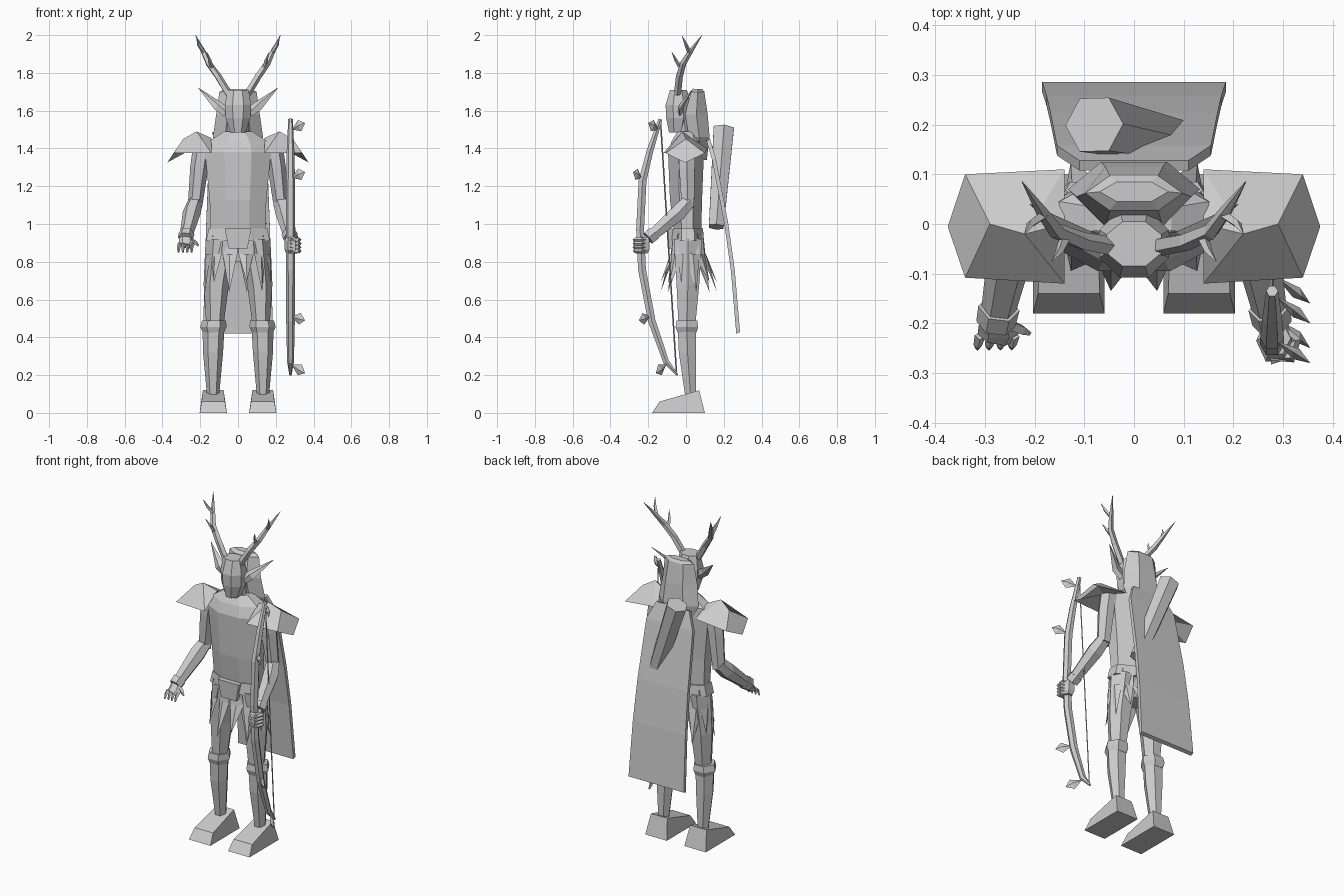
import bpy, bmesh, math
from mathutils import Vector

cloth = bpy.data.materials.new("plain grey")
cloth.diffuse_color = (0.6, 0.6, 0.6, 1)


def build(name, verts, faces):
    bm = bmesh.new()
    vs = [bm.verts.new(v) for v in verts]
    for f in faces:
        bm.faces.new([vs[i] for i in f])
    bmesh.ops.remove_doubles(bm, verts=bm.verts, dist=0.0004)
    bmesh.ops.recalc_face_normals(bm, faces=bm.faces)
    me = bpy.data.meshes.new(name)
    bm.to_mesh(me)
    bm.free()
    me.materials.append(cloth)
    ob = bpy.data.objects.new(name, me)
    bpy.context.collection.objects.link(ob)
    return ob


def skin(name, rings):
    """Join equal-length closed rings and cap both ends."""
    n = len(rings[0])
    verts = [v for r in rings for v in r]
    faces = [(k*n+i, k*n+(i+1) % n, (k+1)*n+(i+1) % n, (k+1)*n+i)
             for k in range(len(rings)-1) for i in range(n)]
    faces += [tuple(range(n)), tuple(range((len(rings)-1)*n, len(rings)*n))]
    return build(name, verts, faces)


def loft(name, rings, n=8):
    """Stack of level polygon rings: (x, y, z, rx, ry), flat side to the front."""
    k = 1 / math.cos(math.pi/n)
    ang = [2*math.pi*(i+0.5)/n - math.pi/2 for i in range(n)]
    return skin(name, [[(x+rx*k*math.cos(a), y+ry*k*math.sin(a), z) for a in ang]
                       for x, y, z, rx, ry in rings])


def tube(name, pts, radii, n=6, flat=1.0):
    """Tapered polygon tube along a path."""
    pts = [Vector(p) for p in pts]
    rings = []
    for i, p in enumerate(pts):
        t = (pts[min(i+1, len(pts)-1)] - pts[max(i-1, 0)]).normalized()
        u = (Vector((1, 0, 0)) - t*t.x)
        if u.length < 0.3:
            u = Vector((0, 1, 0)) - t*t.y
        u.normalize()
        w = t.cross(u)
        r = max(radii[i], 0.001)
        rings.append([p + u*r*math.cos(2*math.pi*j/n) + w*r*flat*math.sin(2*math.pi*j/n)
                      for j in range(n)])
    return skin(name, rings)


def mx(s, pts):
    return [(s*p[0],) + tuple(p[1:]) for p in pts]


# Torso, neck and belt
loft("torso", [(0, 0.01, 0.93, .145, .07), (0, 0, 1.13, .15, .085), (0, 0, 1.38, .175, .095),
               (0, .01, 1.44, .15, .085), (0, .01, 1.49, .075, .055)])
loft("neck", [(0, 0, 1.45, .05, .045), (0, -.01, 1.56, .05, .045)], 6)
loft("belt", [(0, .01, .91, .17, .085), (0, .01, .975, .155, .08)])
loft("hips", [(0, .01, .80, .10, .05), (0, .01, .93, .14, .075)])
loft("buckle", [(0, -.075, .87, .05, .015), (0, -.075, .975, .07, .02)], 4)

# Masked face and hood
loft("head", [(0, -.045, 1.485, .04, .045), (0, -.04, 1.56, .065, .065),
              (0, -.04, 1.63, .07, .068), (0, -.04, 1.71, .055, .045)])
loft("hood", [(0, .085, 1.34, .075, .025), (0, .07, 1.46, .115, .055),
              (0, .055, 1.58, .10, .06), (0, .062, 1.70, .085, .035),
              (0, .065, 1.715, .06, .02)], 6)

# Cape: bent sheet with thickness
cape = [(.12, 1.44, .11), (.15, 1.34, .155), (.215, 1.0, .168), (.25, .75, .176), (.278, .42, .185)]
skin("cape", [[(-w, y-.012, z), (w, y-.012, z), (w, y+.008, z+.008), (-w, y+.008, z+.008)]
              for y, z, w in cape])

# Quiver slung across the back
tube("quiver", [(-.08, .2, 1.505), (.11, .16, .985)], [.062, .045], 6)

# Skirt of pointed leaves
for i in range(12):
    a = 2*math.pi*(i+0.5)/12
    o, t = Vector((math.cos(a), math.sin(a), 0)), Vector((-math.sin(a), math.cos(a), 0))
    e = Vector((o.x*.145, .01+o.y*.075, 0))
    tip = Vector((o.x*.18, .015+o.y*.155, .64 + .05*(i % 2)))
    top, mid = e + Vector((0, 0, .95)), e*1.12 + Vector((0, 0, .84))
    build("skirt_leaf", [top-t*.035, top+t*.035, mid-t*.04, mid+t*.04, mid+o*.014, tip, mid-o*.01],
          [(0, 1, 3, 4, 2), (2, 4, 5), (4, 3, 5), (0, 2, 6), (0, 6, 1), (1, 6, 3), (2, 5, 6), (3, 6, 5)])

for s in (-1, 1):
    # Legs and feet
    loft("thigh", [(s*.122, .005, .47, .04, .045), (s*.115, .01, .68, .058, .06),
                   (s*.085, .01, .92, .075, .075)], 6)
    loft("knee_band", [(s*.13, .005, .425, .048, .05), (s*.13, .005, .455, .06, .06),
                       (s*.127, .005, .49, .055, .055)], 6)
    loft("shin", [(s*.132, .025, .08, .027, .028), (s*.132, .008, .32, .046, .046),
                  (s*.13, .005, .44, .05, .048)], 6)
    prof = [(-.18, 0, .072), (.10, 0, .072), (.07, .12, .055), (-.14, .06, .062)]
    skin("foot", [[(s*.131+d*w, y, z) for y, z, w in prof] for d in (-1, 1)])

    # Shoulder guard: ridged roof with an outward point
    v = mx(s, [(.14, 0, 1.455), (.22, -.02, 1.49), (.29, 0, 1.45), (.375, -.005, 1.325),
               (.34, .10, 1.375), (.34, -.108, 1.375), (.14, .11, 1.40), (.14, -.12, 1.375),
               (.22, 0, 1.41)])
    build("shoulder_guard", v, [(0, 1, 6), (1, 2, 4, 6), (2, 3, 4), (2, 5, 3), (1, 7, 5, 2),
                                (0, 7, 1), (0, 6, 8), (0, 8, 7), (6, 4, 8), (4, 3, 8), (3, 5, 8), (5, 7, 8)])

    # Arms
    tube("upper_arm", mx(s, [(.185, .005, 1.43), (.205, .005, 1.30), (.228, .01, 1.09)]),
         [.05, .048, .038])
    tube("forearm", mx(s, [(.225, .015, 1.12), (.245, -.04, 1.06), (.275, -.185, .935)]),
         [.04, .048, .034])
    tube("cuff", mx(s, [(.272, -.17, .95), (.278, -.20, .925)]), [.042, .04])

    # Pointed ears
    tube("ear", mx(s, [(.06, -.03, 1.59), (.105, -.025, 1.625), (.21, .04, 1.72)]),
         [.024, .028, 0], 4, .5)

    # Antlers with side prongs
    tube("antler", mx(s, [(.05, -.045, 1.69), (.105, -.035, 1.78), (.155, -.015, 1.85),
                          (.185, .025, 1.915), (.225, .085, 2.0)]), [.02, .019, .017, .013, 0], 5)
    tube("antler_prong", mx(s, [(.18, .02, 1.905), (.208, 0, 1.95), (.22, -.02, 1.995)]),
         [.011, .009, 0], 4)
    tube("antler_prong", mx(s, [(.14, -.03, 1.83), (.15, -.055, 1.87), (.165, -.075, 1.91)]),
         [.011, .008, 0], 4)

# Open hand with spread fingers
tube("open_palm", [(-.276, -.19, .93), (-.272, -.215, .90), (-.278, -.23, .885)], [.035, .042, .038], 6, .5)
for i in range(4):
    x = -.31 + i*.023
    tube("finger", [(x, -.225, .895), (x-.004, -.243, .875), (x-.005, -.25, .85)], [.011, .009, .005], 4)
tube("thumb", [(-.245, -.205, .915), (-.225, -.213, .9), (-.21, -.22, .885)], [.012, .011, .005], 4)

# Closed hand around the bow
loft("fist", [(.285, -.235, .845, .026, .032), (.285, -.235, .865, .034, .042),
              (.285, -.235, .91, .034, .042), (.285, -.23, .93, .026, .032)], 6)
for i in range(4):
    tube("grip_finger", [(.30, -.215, .857+i*.02), (.325, -.235, .857+i*.02),
                         (.315, -.27, .857+i*.02), (.275, -.275, .857+i*.02)], [.01, .012, .011, .008], 4)

# Bow, string and thorn leaves
bow = [(-.135, 1.555), (-.19, 1.39), (-.23, 1.23), (-.243, .97), (-.233, .76),
       (-.182, .49), (-.105, .27), (-.045, .2)]
tube("bow", [(.278, y, z) for y, z in bow], [.012, .02, .024, .024, .024, .023, .018, .006])
tube("bowstring", [(.278, -.135, 1.545), (.278, -.05, .205)], [.004, .004], 4)
for y, z, dy, dz in ((-.145, 1.5, -.055, .035), (-.235, 1.245, -.045, .03),
                     (-.19, .51, -.06, -.02), (-.105, .255, -.055, -.045)):
    b = Vector((.285, y, z))
    d = Vector((.07, dy, dz))
    w = d.cross(Vector((0, 0, 1))).cross(d).normalized()*.032
    h = d.cross(w).normalized()*.012
    m = b + d*.6
    build("thorn_leaf", [b, m+w, b+d, m-w, m+h, m-h],
          [(0, 1, 4), (1, 2, 4), (2, 3, 4), (3, 0, 4), (1, 0, 5), (2, 1, 5), (3, 2, 5), (0, 3, 5)])
